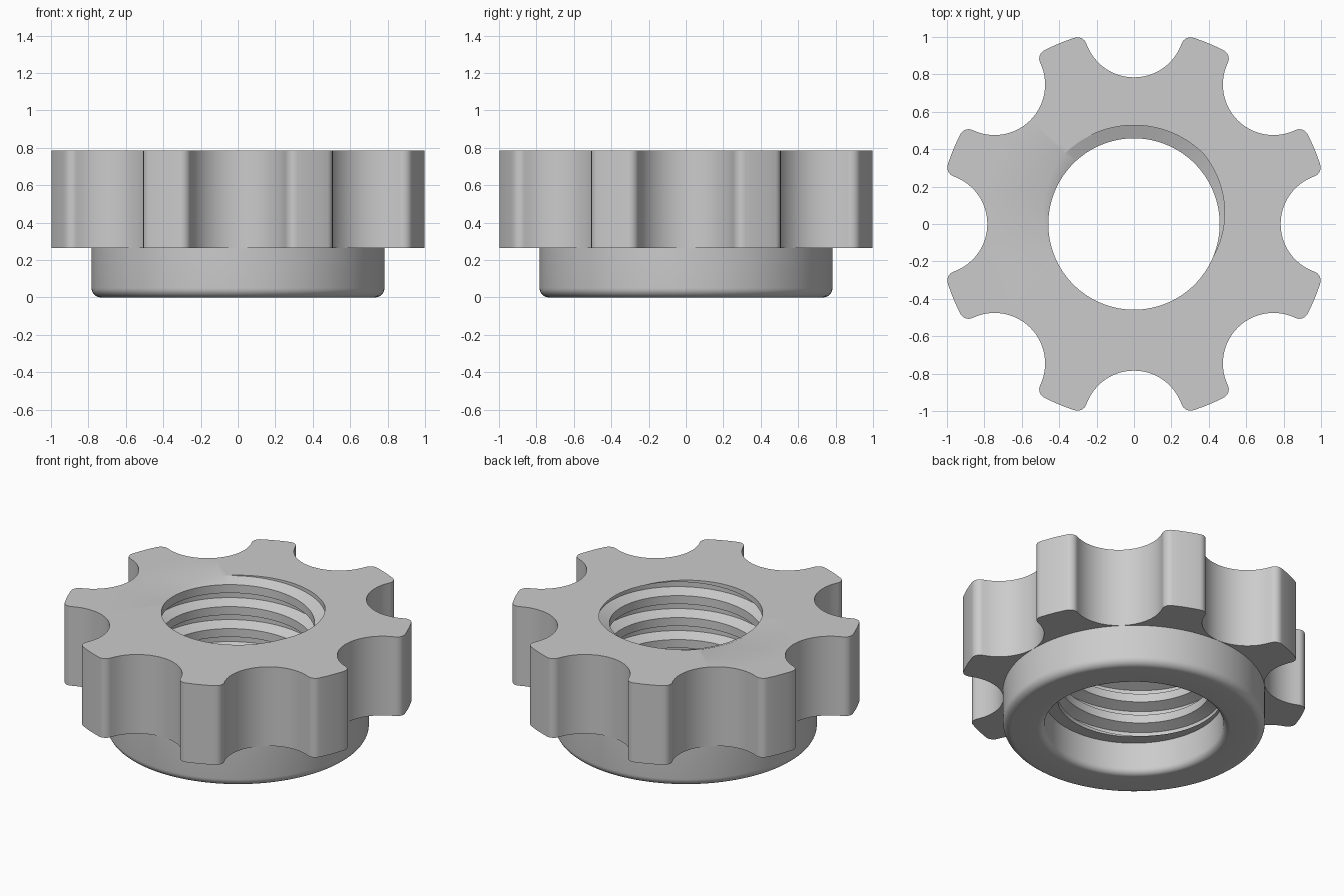
import bpy, bmesh
from math import pi, tau, sin, cos, atan2, hypot, radians
from mathutils import Vector

if "Cube" in bpy.data.objects:
    bpy.data.objects.remove(bpy.data.objects["Cube"])

LOBES, SEGMENTS = 8, 128
TOP, SHOULDER, LEDGE = 0.785, 0.263, 0.21
OUTER, NOTCH_R, NOTCH_C, FILLET = 1.045, 0.27, 1.054, 0.05
COLLAR, RECESS = 0.783, 0.535
CREST, ROOT, PITCH = 0.458, 0.528, 0.145
ROOT_HALF, FLANK_END = 0.125, 0.31


def arc(centre, radius, a0, a1, steps):
    return [Vector((centre[0] + radius * cos(a0 + (a1 - a0) * i / steps),
                    centre[1] + radius * sin(a0 + (a1 - a0) * i / steps)))
            for i in range(steps + 1)]


def lobe_outline():
    """Scalloped outline: notch arcs, rounded corners and outer arcs."""
    d, rim, reach = NOTCH_C, OUTER - FILLET, NOTCH_R + FILLET
    fx = (rim ** 2 - reach ** 2 + d ** 2) / (2 * d)
    fy = (rim ** 2 - fx ** 2) ** 0.5
    meet = atan2(fy, fx - d)
    edge = atan2(fy, fx)
    sector = arc((d, 0), NOTCH_R, tau - meet, meet, 24)
    sector += arc((fx, fy), FILLET, meet - pi, edge, 8)[1:]
    sector += arc((0, 0), OUTER, edge, tau / LOBES - edge, 6)[1:]
    # rounded corner leading into the next notch
    turn = tau / LOBES
    corner = arc((fx, -fy), FILLET, -edge, pi - meet, 8)[1:-1]
    for p in corner:
        c, s = cos(turn), sin(turn)
        sector.append(Vector((p.x * c - p.y * s, p.x * s + p.y * c)))
    points = []
    for k in range(LOBES):
        c, s = cos(k * turn), sin(k * turn)
        points += [Vector((p.x * c - p.y * s, p.x * s + p.y * c)) for p in sector]
    return points


def add_grid(bm, rows, closed=True):
    """Quads between successive rows of points."""
    rings = [[bm.verts.new(p) for p in row] for row in rows]
    for a, b in zip(rings, rings[1:]):
        n = len(a)
        for i in range(n if closed else n - 1):
            j = (i + 1) % n
            bm.faces.new((a[i], a[j], b[j], b[i]))


def thread_radius(z, angle):
    u = (z - TOP) / PITCH - (angle - pi / 2) / tau
    u = abs(u - round(u))
    t = min(max((u - ROOT_HALF) / (FLANK_END - ROOT_HALF), 0), 1)
    return ROOT + (CREST - ROOT) * t


def add_thread(bm):
    """Right-hand internal thread, trimmed flat at both ends."""
    columns = []
    offsets = (-FLANK_END, -ROOT_HALF, ROOT_HALF, FLANK_END)
    for i in range(SEGMENTS + 1):
        angle = tau * i / SEGMENTS
        column = []
        for turn in range(-6, 3):
            for off in offsets:
                z = TOP + PITCH * (turn + off + (angle - pi / 2) / tau)
                z = min(max(z, LEDGE), TOP)
                r = thread_radius(z, angle)
                column.append((r * cos(angle), r * sin(angle), z))
        columns.append(column)
    add_grid(bm, columns, closed=False)


def add_collar(bm):
    """Revolved collar with rounded rims and a recess below the thread."""
    profile = [Vector((COLLAR, SHOULDER))]
    profile += arc((COLLAR - 0.05, 0.05), 0.05, 0, -pi / 2, 8)
    profile += arc((RECESS + 0.04, 0.04), 0.04, -pi / 2, -pi, 8)
    profile.append(Vector((RECESS, LEDGE)))
    add_grid(bm, [[(p.x * cos(tau * i / SEGMENTS), p.x * sin(tau * i / SEGMENTS), p.y)
                   for i in range(SEGMENTS)] for p in profile])


def fill_level(bm, z):
    """Flat face between the two open rims at one height."""
    rim = [e for e in bm.edges if e.is_boundary
           and all(abs(v.co.z - z) < 1e-4 for v in e.verts)]
    bmesh.ops.triangle_fill(bm, edges=rim, use_beauty=True, normal=(0, 0, 1))


# One-piece nut: lobed grip, threaded bore and collar
bm = bmesh.new()
outline = lobe_outline()
add_grid(bm, [[(p.x, p.y, z) for p in outline] for z in (SHOULDER, TOP)])
add_thread(bm)
add_collar(bm)
bmesh.ops.remove_doubles(bm, verts=bm.verts, dist=1e-5)
for level in (TOP, SHOULDER, LEDGE):
    fill_level(bm, level)
bmesh.ops.recalc_face_normals(bm, faces=bm.faces)

mesh = bpy.data.meshes.new("lobed_nut")
bm.to_mesh(mesh)
bm.free()
nut = bpy.data.objects.new("lobed_nut", mesh)
bpy.context.collection.objects.link(nut)

# Plain grey material
grey = bpy.data.materials.new("plain_grey")
grey.use_nodes = True
colour = (0.6, 0.6, 0.6, 1)
grey.diffuse_color = colour
grey.node_tree.nodes["Principled BSDF"].inputs["Base Color"].default_value = colour
mesh.materials.append(grey)

bpy.context.view_layer.objects.active = nut
nut.select_set(True)
bpy.ops.object.shade_smooth_by_angle(angle=radians(30))
